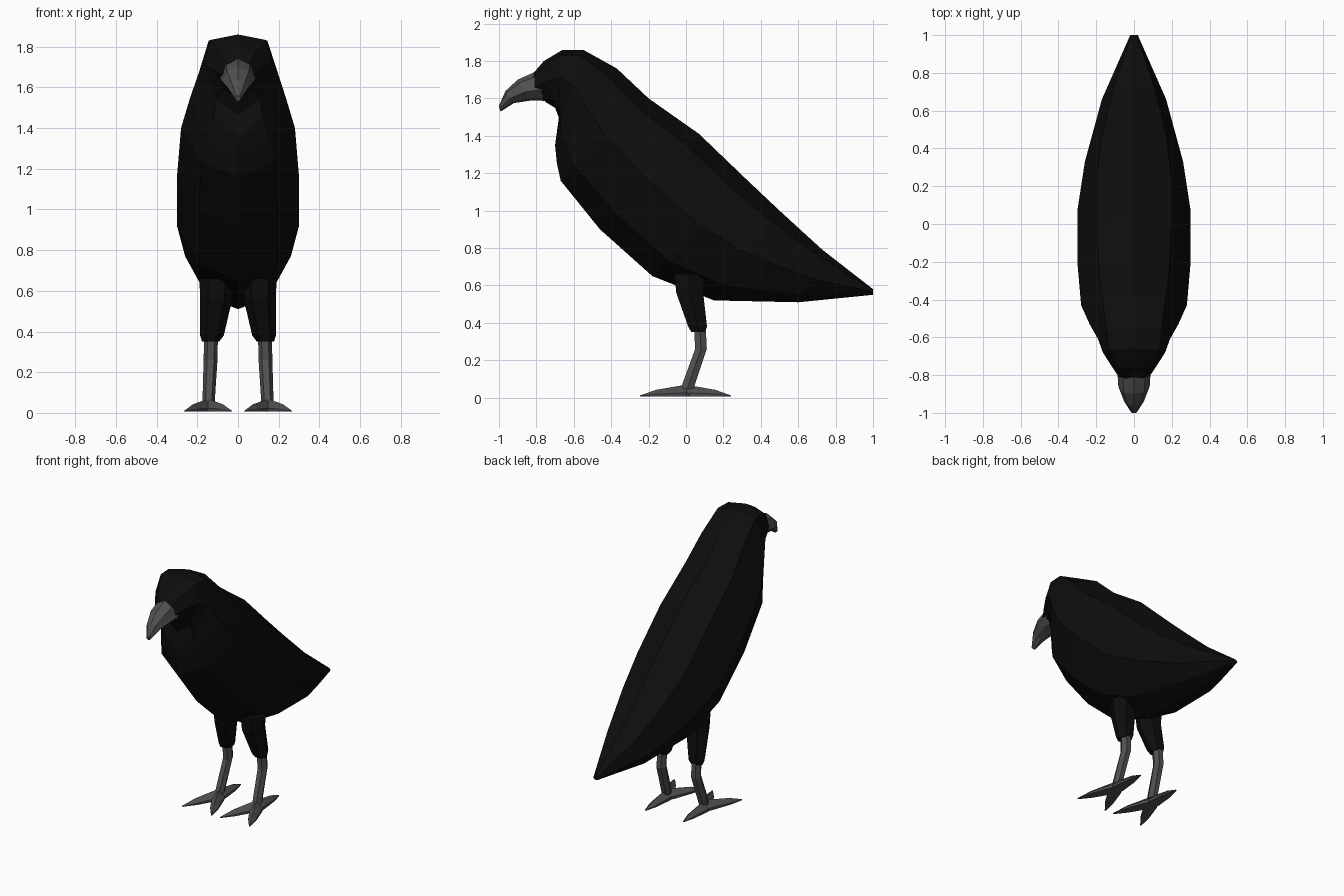
import bpy, bmesh
from math import cos, sin, tau
from mathutils import Vector

cube = bpy.data.objects.get("Cube")
if cube:
    bpy.data.objects.remove(cube, do_unlink=True)


def material(name, value):
    m = bpy.data.materials.new(name)
    m.use_nodes = True
    colour = (value, value, value, 1)
    m.diffuse_color = colour
    m.node_tree.nodes["Principled BSDF"].inputs["Base Color"].default_value = colour
    m.roughness = 0.8
    return m


black = material("feather black", 0.004)
grey = material("horn grey", 0.08)


def loft(name, rings, mat):
    """Skin a list of equal-length closed rings and cap both ends."""
    bm = bmesh.new()
    loops = [[bm.verts.new(p) for p in ring] for ring in rings]
    for a, b in zip(loops, loops[1:]):
        n = len(a)
        for i in range(n):
            j = (i + 1) % n
            bm.faces.new((a[i], a[j], b[j], b[i]))
    bm.faces.new(loops[0])
    bm.faces.new(loops[-1])
    bmesh.ops.recalc_face_normals(bm, faces=bm.faces)
    mesh = bpy.data.meshes.new(name)
    bm.to_mesh(mesh)
    bm.free()
    mesh.materials.append(mat)
    obj = bpy.data.objects.new(name, mesh)
    bpy.context.collection.objects.link(obj)
    return obj


def section(top, wide, bottom, w, shoulder=0.66, rise=0.75):
    """Eight-sided symmetric ring from top, widest and bottom (y, z) points."""
    t, m, b = (Vector((0, *p)) for p in (top, wide, bottom))
    upper, lower = m.lerp(t, rise), m.lerp(b, 0.68)
    half = [(upper, shoulder * w), (m, w), (lower, 0.64 * w)]
    left = [(x, p.y, p.z) for p, x in half]
    right = [(-x, p.y, p.z) for p, x in reversed(half)]
    return [t, *left, b, *right]


# Head, body and tail in one tapering skin
loft("body", [
    section((-.82, 1.73), (-.81, 1.66), (-.75, 1.58), .08),
    section((-.76, 1.80), (-.75, 1.69), (-.70, 1.55), .12, .75),
    section((-.66, 1.86), (-.68, 1.71), (-.67, 1.47), .165, .82, .82),
    section((-.55, 1.86), (-.61, 1.68), (-.70, 1.35), .19, .76, .83),
    section((-.37, 1.76), (-.53, 1.55), (-.69, 1.25), .235, .7),
    section((-.20, 1.60), (-.43, 1.40), (-.67, 1.16), .28),
    section((.07, 1.41), (-.20, 1.16), (-.46, .90), .30),
    section((.32, 1.17), (.07, .92), (-.18, .65), .30),
    section((.50, 1.00), (.33, .77), (.15, .52), .26),
    section((.73, .79), (.66, .64), (.60, .51), .17),
    section((1.0, .58), (1.0, .565), (1.0, .55), .02),
], black)

# Hooked beak
loft("beak", [
    section((-.80, 1.745), (-.75, 1.65), (-.72, 1.585), .09),
    section((-.90, 1.70), (-.86, 1.635), (-.82, 1.59), .083),
    section((-.965, 1.64), (-.94, 1.60), (-.92, 1.575), .052),
    section((-1.0, 1.56), (-.998, 1.545), (-.99, 1.53), .014),
], grey)


def tube(name, stations, mat, sides=6):
    """Upright tube through (x, y, z, x radius, y radius) stations."""
    loft(name, [[(x + rx * cos(tau * i / sides), y + ry * sin(tau * i / sides), z)
                 for i in range(sides)] for x, y, z, rx, ry in stations], mat)


def toe(name, start, tip, mat):
    """Flat-soled toe with a ridge, tapering to the claw."""
    a, b = Vector(start), Vector(tip)
    across = (b - a).normalized().orthogonal()
    rings = []
    for t, w, h in ((-.12, .03, .055), (.1, .04, .065), (.65, .026, .042), (1, .004, .012)):
        c = a.lerp(b, t)
        l, r = c - across * w, c + across * w
        rings.append([(*l, .006), (*l, .006 + h * .3), (*c, h), (*r, .006 + h * .3), (*r, .006)])
    loft(name, rings, mat)


# Legs and feet, one per side
for side, s in (("left", 1), ("right", -1)):
    tube(side + "_thigh", [
        (s * .105, .02, .66, .085, .095),
        (s * .107, .02, .56, .079, .083),
        (s * .128, .062, .38, .058, .058),
        (s * .135, .065, .35, .042, .042)], black)
    tube(side + "_shin", [
        (s * .133, .075, .36, .034, .036),
        (s * .135, .08, .26, .034, .036),
        (s * .145, .005, .045, .03, .04)], grey)
    hub = (s * .148, 0)
    toe(side + "_inner_toe", hub, (s * .033, -.245), grey)
    toe(side + "_outer_toe", hub, (s * .262, -.245), grey)
    toe(side + "_back_toe", hub, (s * .148, .24), grey)
